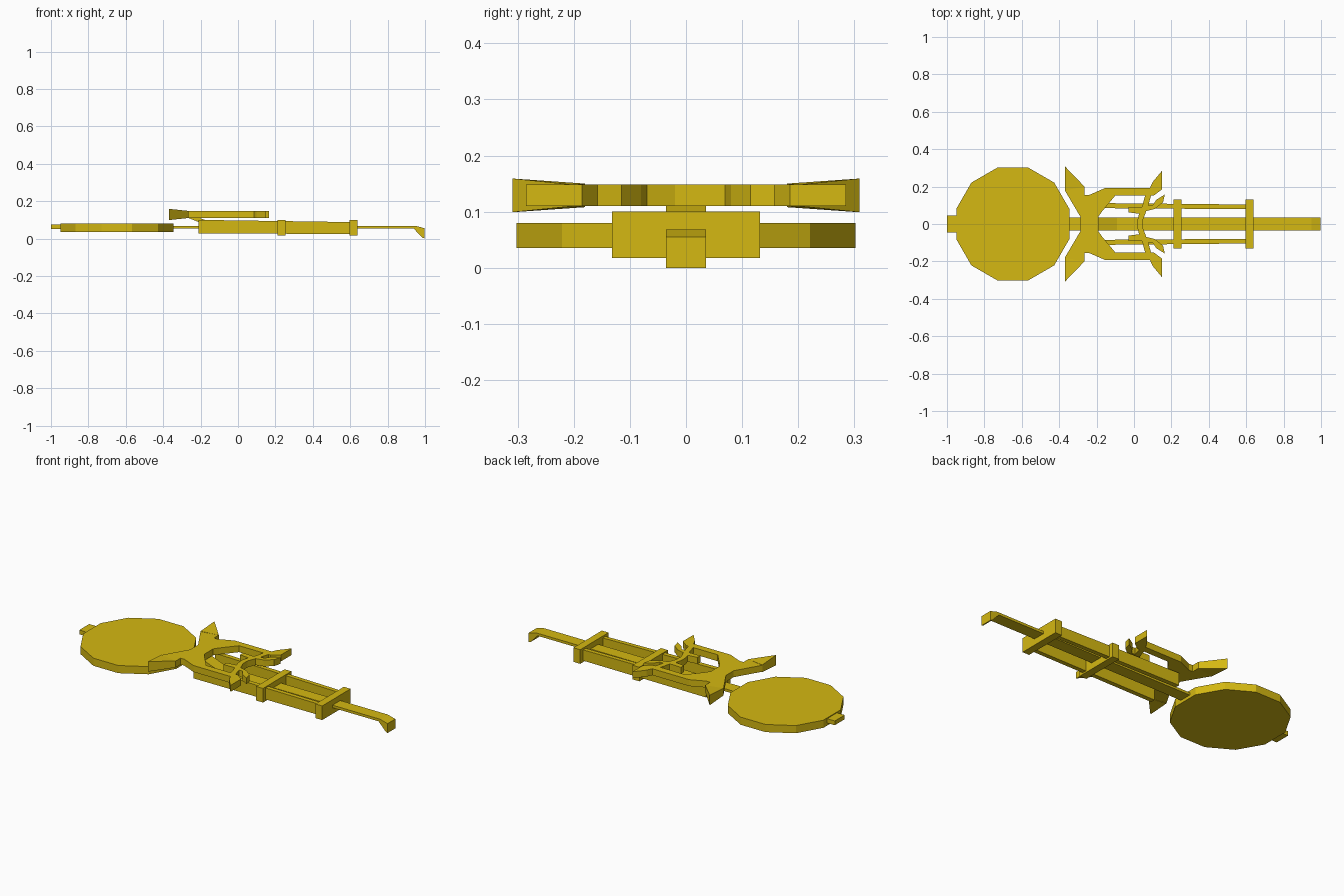
import bpy
import bmesh
import math

old = bpy.data.objects.get("Cube")
if old:
    bpy.data.objects.remove(old, do_unlink=True)

gold = bpy.data.materials.new("golden_yellow")
gold.use_nodes = True
colour = (0.66, 0.48, 0.006, 1)
gold.diffuse_color = colour
gold.node_tree.nodes["Principled BSDF"].inputs["Base Color"].default_value = colour


def loft(name, lower, upper):
    """Closed solid between two matching outlines."""
    bm = bmesh.new()
    a = [bm.verts.new(p) for p in lower]
    b = [bm.verts.new(p) for p in upper]
    bm.faces.new(a)
    bm.faces.new(b)
    for i in range(len(a)):
        j = (i + 1) % len(a)
        bm.faces.new((a[i], a[j], b[j], b[i]))
    bmesh.ops.recalc_face_normals(bm, faces=bm.faces)
    mesh = bpy.data.meshes.new(name)
    bm.to_mesh(mesh)
    bm.free()
    mesh.materials.append(gold)
    ob = bpy.data.objects.new(name, mesh)
    bpy.context.collection.objects.link(ob)
    return ob


def plate(name, outline, low, high, rise=()):
    """Flat outline seen from above; rise thickens chosen corners."""
    extra = list(rise) + [0] * (len(outline) - len(rise))
    return loft(name,
                [(x, y, low - e) for (x, y), e in zip(outline, extra)],
                [(x, y, high + e) for (x, y), e in zip(outline, extra)])


def side_profile(name, outline, half):
    """Profile seen from the front, given a width along y."""
    return loft(name, [(x, -half, z) for x, z in outline],
                [(x, half, z) for x, z in outline])


def box(name, x0, x1, half, low, high):
    return plate(name, [(x0, -half), (x1, -half), (x1, half), (x0, half)], low, high)


def mirrored(outline):
    """Completes a half outline across the centre line."""
    return outline + [(x, -y) for x, y in reversed(outline)]


# Round end plate with its tab
ring = [math.radians(15 + 30 * i) for i in range(12)]
plate("round_plate", [(-0.648 + 0.313 * math.cos(t), 0.313 * math.sin(t)) for t in ring],
      0.035, 0.08)
box("end_tab", -1.0, -0.93, 0.046, 0.05, 0.075)

# Long spine with a hooked tip
side_profile("spine", [(-0.36, 0.053), (0.94, 0.053), (0.985, 0.005), (0.998, 0),
                       (0.998, 0.055), (0.95, 0.068), (-0.36, 0.068)], 0.036)

# Sloping strut joining spine and upper frame
side_profile("strut", [(-0.27, 0.112), (-0.21, 0.112), (-0.09, 0.068), (-0.16, 0.068)], 0.036)

# Side rails
for side, label in ((1, "left"), (-1, "right")):
    start = [(-0.21, side * y, z) for y, z in ((0.085, 0.027), (0.112, 0.027), (0.112, 0.1), (0.085, 0.1))]
    end = [(0.62, side * y, z) for y, z in ((0.079, 0.025), (0.104, 0.025), (0.104, 0.088), (0.079, 0.088))]
    loft("rail_" + label, start, end)

# Cross bars
for i, x in enumerate((0.235, 0.62)):
    box("cross_bar_%d" % (i + 1), x - 0.024, x + 0.02, 0.132, 0.017, 0.1)

# Upper frame: hub with two arms and flared tips
LOW, HIGH = 0.11, 0.148
plate("frame_hub", mirrored([(-0.37, 0.18), (-0.265, 0.2), (-0.265, 0.155), (-0.24, 0.155),
                             (-0.17, 0.068), (-0.19, 0.04)])[:6]
      + [(-0.19, -0.04), (-0.17, -0.068), (-0.24, -0.155), (-0.265, -0.155), (-0.265, -0.2),
         (-0.37, -0.18), (-0.285, -0.036), (-0.285, 0.036)], LOW, HIGH)
for side, label in ((1, "left"), (-1, "right")):
    def flip(outline):
        return [(x, side * y) for x, y in outline]

    plate("flared_tip_" + label, flip([(-0.37, 0.309), (-0.37, 0.18), (-0.265, 0.2)]),
          LOW, HIGH, (0.011, 0.002))
    plate("frame_arm_" + label, flip([(-0.24, 0.155), (-0.155, 0.192), (0.085, 0.192),
                                      (0.1, 0.225), (0.15, 0.285), (0.15, 0.185), (0.105, 0.152),
                                      (-0.1, 0.152), (-0.17, 0.068)]), LOW, HIGH)
    # Small inner claw hanging from each arm
    plate("claw_link_" + label, flip([(0.06, 0.155), (0.092, 0.155), (0.075, 0.095),
                                      (0.04, 0.08)]), LOW, HIGH)
    plate("claw_prong_" + label, flip([(-0.03, 0.09), (0.035, 0.088), (0.055, 0.1), (0.1, 0.1),
                                       (0.12, 0.13), (0.165, 0.158), (0.155, 0.115), (0.11, 0.08),
                                       (0.068, 0.07), (0.03, 0.055), (-0.03, 0.062)]), LOW, HIGH)

# Curved bridge between the claws
plate("claw_bridge", mirrored([(0.033, 0.075), (0.068, 0.075), (0.047, 0.02)])
      + [(0.018, -0.02), (0.018, 0.02)], LOW, HIGH)
